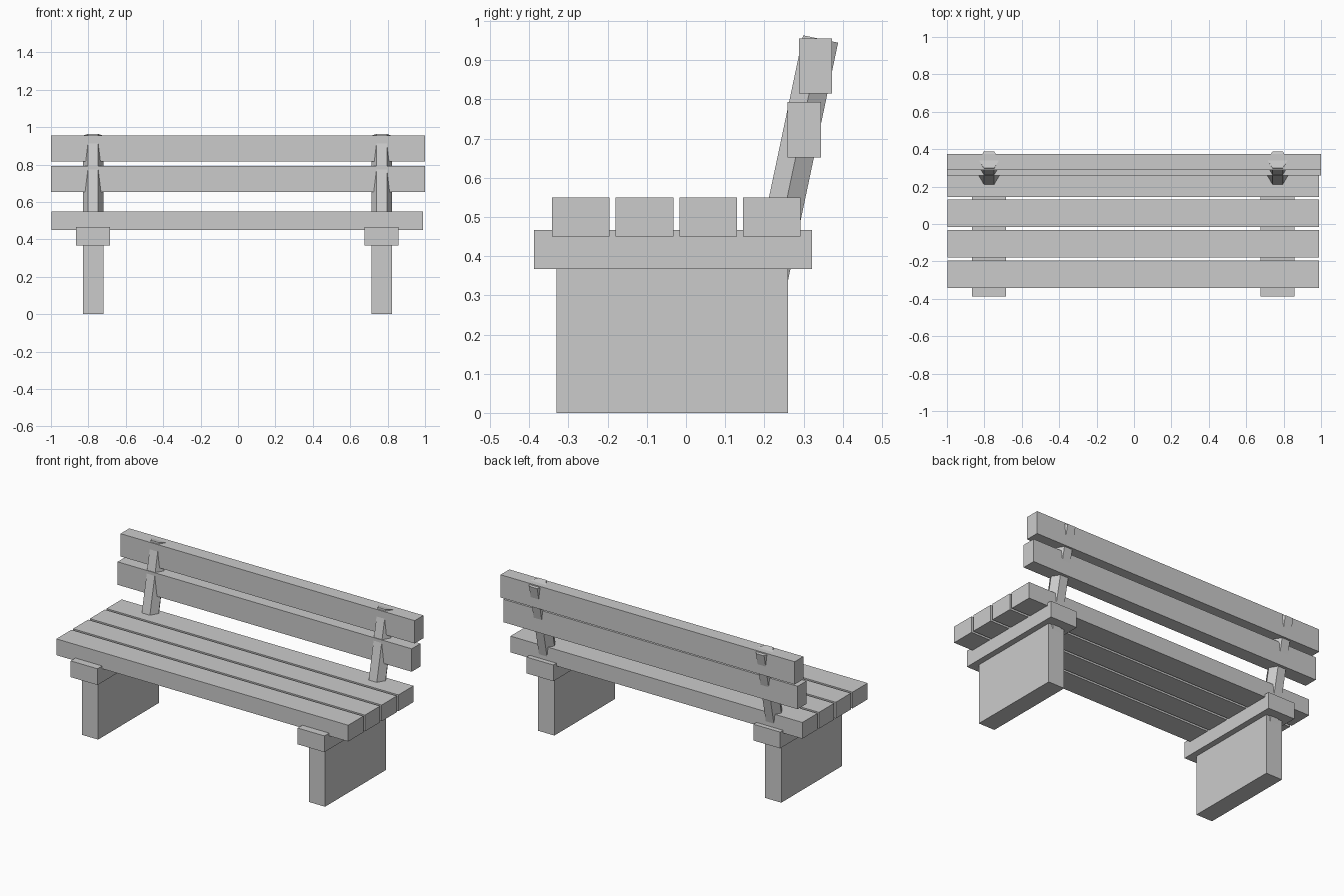
import bpy, bmesh
from math import sin, cos, radians
from mathutils import Matrix, Vector

cube = bpy.data.objects.get("Cube")
if cube:
    bpy.data.objects.remove(cube, do_unlink=True)

# Single flat grey
grey = bpy.data.materials.new("plain_grey")
grey.use_nodes = True
colour = (0.6, 0.6, 0.6, 1)
grey.diffuse_color = colour
grey.node_tree.nodes["Principled BSDF"].inputs["Base Color"].default_value = colour


def add_object(name, bm):
    bmesh.ops.recalc_face_normals(bm, faces=bm.faces)
    mesh = bpy.data.meshes.new(name)
    bm.to_mesh(mesh)
    bm.free()
    mesh.materials.append(grey)
    obj = bpy.data.objects.new(name, mesh)
    bpy.context.collection.objects.link(obj)
    return obj


def box(name, x, y, z):
    """Box from (min, max) ranges on each axis."""
    size = [b - a for a, b in (x, y, z)]
    centre = [(a + b) / 2 for a, b in (x, y, z)]
    bm = bmesh.new()
    bmesh.ops.create_cube(bm, size=1, matrix=Matrix.Translation(centre) @ Matrix.Diagonal((*size, 1)))
    return add_object(name, bm)


def hex_post(name, top, length, half_width, half_depth, lean):
    """Six-sided post with flat front and back, leaning backwards from its foot."""
    bm = bmesh.new()
    ring = [bm.verts.new((half_width * cos(radians(60 * k)),
                          half_depth * sin(radians(60 * k)) / sin(radians(60)), 0))
            for k in range(6)]
    face = bm.faces.new(ring)
    result = bmesh.ops.extrude_face_region(bm, geom=[face])
    lower = [v for v in result["geom"] if isinstance(v, bmesh.types.BMVert)]
    bmesh.ops.translate(bm, verts=lower, vec=(0, 0, -length))
    if not any(len(f.verts) == 6 and abs(f.calc_center_median().z) < 1e-5 for f in bm.faces):
        bm.faces.new(ring)
    bm.transform(Matrix.Translation(Vector(top)) @ Matrix.Rotation(-lean, 4, "X"))
    return add_object(name, bm)


# Seat planks, front to back
for i in range(4):
    front = -0.342 + i * 0.1625
    box(f"seat_plank_{i + 1}", (-0.996, 0.989), (front, front + 0.147), (0.45, 0.55))

# Backrest slats
box("lower_back_slat", (-1, 1), (0.259, 0.344), (0.652, 0.793))
box("upper_back_slat", (-1, 1), (0.288, 0.373), (0.815, 0.955))

# Leg slab, seat support and back post at each end
for side, x in (("right", -0.775), ("left", 0.768)):
    box(f"{side}_leg", (x - 0.055, x + 0.055), (-0.33, 0.26), (0, 0.37))
    box(f"{side}_seat_support", (x - 0.091, x + 0.091), (-0.388, 0.322), (0.367, 0.467))
    hex_post(f"{side}_back_post", (x, 0.3435, 0.954), 0.66, 0.055, 0.0456, radians(11.9))
